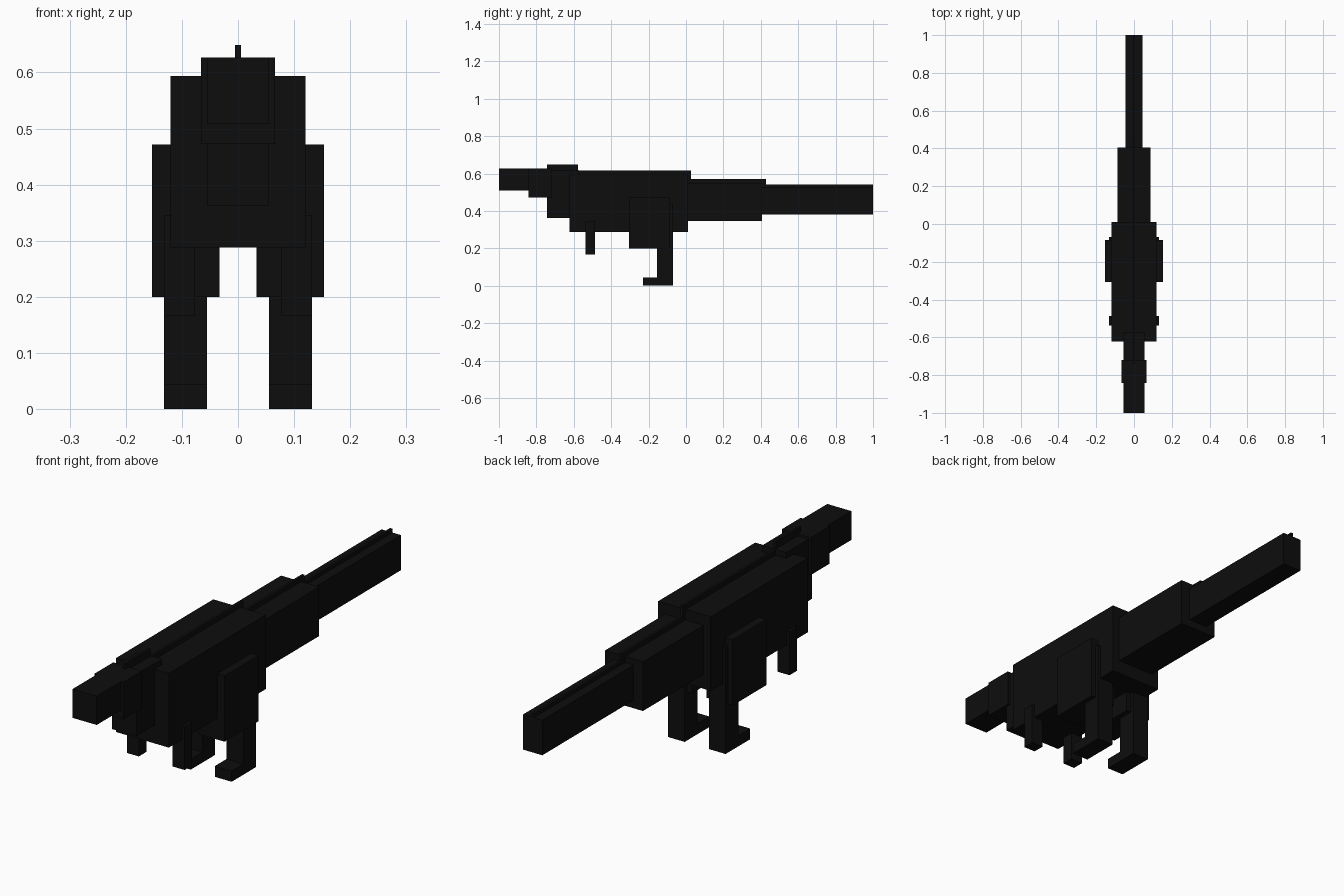
import bpy
import bmesh

cube = bpy.data.objects.get("Cube")
if cube:
    bpy.data.objects.remove(cube, do_unlink=True)

# Single near-black hide colour
hide = bpy.data.materials.new("near_black")
colour = (0.0042, 0.0042, 0.0042, 1.0)
hide.diffuse_color = colour
hide.use_nodes = True
hide.node_tree.nodes["Principled BSDF"].inputs["Base Color"].default_value = colour


def box(name, x, y, z):
    """Flat-shaded box from (min, max) ranges."""
    bm = bmesh.new()
    bmesh.ops.create_cube(bm, size=1.0)
    for v in bm.verts:
        v.co = [r[0] if c < 0 else r[1] for c, r in zip(v.co, (x, y, z))]
    mesh = bpy.data.meshes.new(name)
    bm.to_mesh(mesh)
    bm.free()
    mesh.materials.append(hide)
    obj = bpy.data.objects.new(name, mesh)
    bpy.context.collection.objects.link(obj)
    return obj


def centred(name, half_width, y, z):
    return box(name, (-half_width, half_width), y, z)


def pair(name, x, y, z):
    box("left_" + name, x, y, z)
    box("right_" + name, (-x[1], -x[0]), y, z)


# Head, neck, trunk and tail
centred("snout", 0.055, (-1.0, -0.83), (0.508, 0.627))
centred("head", 0.066, (-0.842, -0.72), (0.473, 0.627))
centred("neck", 0.055, (-0.742, -0.575), (0.363, 0.618))
centred("body", 0.12, (-0.623, 0.01), (0.288, 0.594))
centred("tail_base", 0.087, (-0.01, 0.405), (0.347, 0.550))
centred("tail_tip", 0.044, (0.39, 1.0), (0.380, 0.525))

# Thin ridge along the spine
centred("neck_ridge", 0.0055, (-0.742, -0.578), (0.59, 0.649))
centred("body_ridge", 0.0055, (-0.58, 0.028), (0.54, 0.615))
centred("tail_base_ridge", 0.0055, (0.0, 0.427), (0.51, 0.570))
centred("tail_tip_ridge", 0.0055, (0.40, 1.0), (0.50, 0.541))

# Limbs
pair("arm", (0.077, 0.132), (-0.537, -0.487), (0.166, 0.345))
pair("thigh", (0.033, 0.153), (-0.306, -0.086), (0.200, 0.472))
pair("shin", (0.055, 0.132), (-0.154, -0.070), (0.0, 0.44))
pair("foot", (0.055, 0.132), (-0.230, -0.120), (0.0, 0.044))
